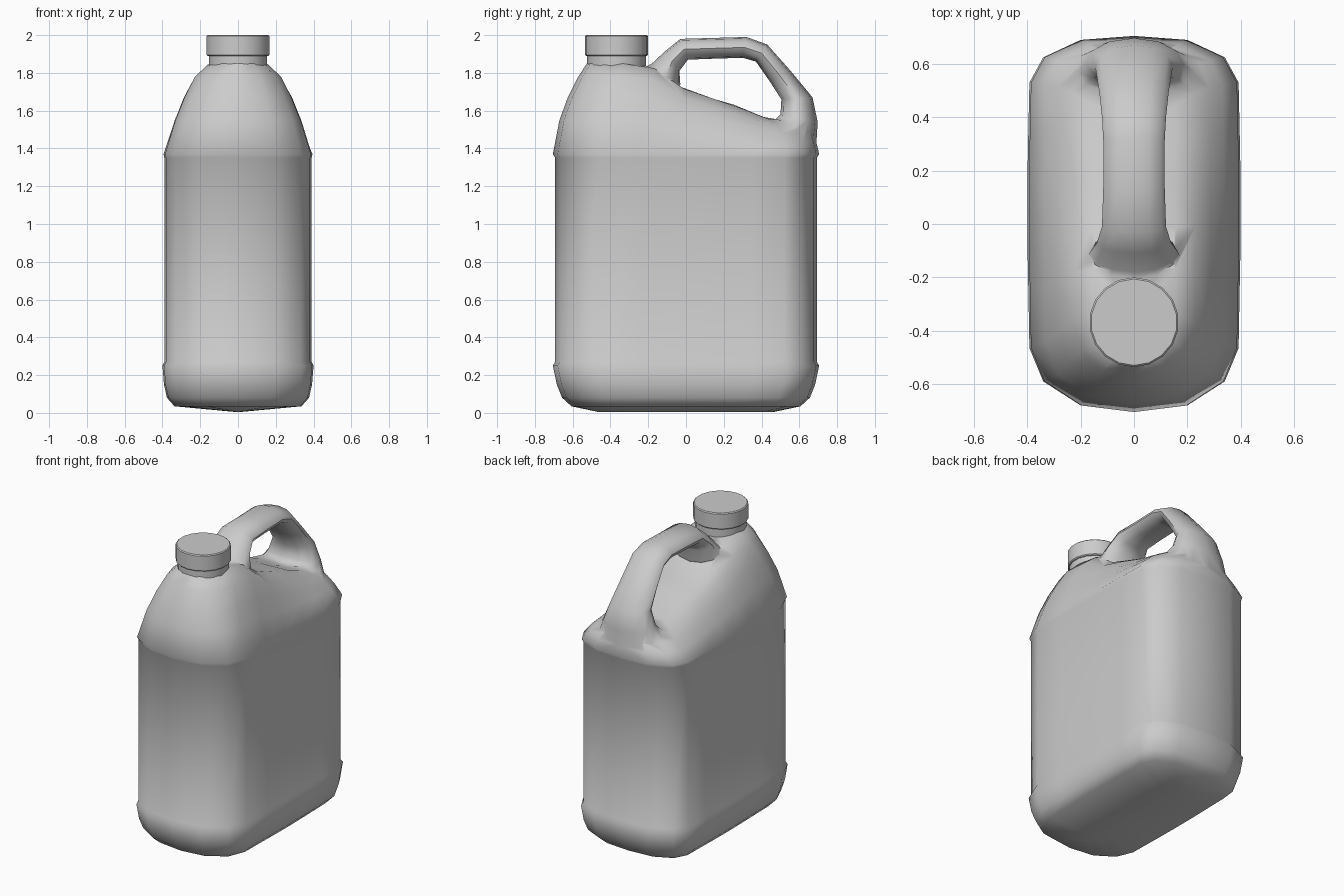
import bpy, bmesh, math
from mathutils import Vector

if "Cube" in bpy.data.objects:
    bpy.data.objects.remove(bpy.data.objects["Cube"])


def interp(table, v):
    """Piecewise linear lookup."""
    for (a, p), (b, q) in zip(table, table[1:]):
        if v <= b:
            return p + (q - p) * max(0, (v - a) / (b - a))
    return table[-1][1]


def smooth(obj, angle):
    bpy.ops.object.select_all(action='DESELECT')
    obj.select_set(True)
    bpy.context.view_layer.objects.active = obj
    bpy.ops.object.shade_smooth_by_angle(angle=math.radians(angle))


def loft(name, rings):
    """Skin left-right symmetric rings; close both ends with cross strips."""
    bm = bmesh.new()
    rows = [[bm.verts.new(p) for p in r] for r in rings]
    n = len(rows[0])
    for a, b in zip(rows, rows[1:]):
        for i in range(n):
            j = (i + 1) % n
            bm.faces.new((a[i], a[j], b[j], b[i]))
    for r in (rows[0], rows[-1]):
        for i in range(n // 2):
            ids = dict.fromkeys((i, i + 1, n - i - 1, (n - i) % n))
            bm.faces.new([r[k] for k in ids])
    bmesh.ops.recalc_face_normals(bm, faces=bm.faces)
    me = bpy.data.meshes.new(name)
    bm.to_mesh(me)
    bm.free()
    obj = bpy.data.objects.new(name, me)
    bpy.context.collection.objects.link(obj)
    return obj


# Body: rounded outline, half drawn and mirrored
half = [(0, -.705), (.2, -.68), (.34, -.59), (.392, -.465), (.396, -.25),
        (.4, -.05), (.4, .15), (.396, .35), (.392, .53), (.34, .625),
        (.2, .69), (0, .705)]
outline = half + [(-x, y) for x, y in half[-2:0:-1]]

# lower rings: x scale, y scale, height
lower = [(.04, .66, .005), (.84, .86, .035), (.94, .93, .08), (.98, .97, .15),
         (1, 1, .25), (.975, .982, .27), (.975, .982, 1.35), (.985, 1, 1.37)]
rings = [[(x * sx, y * sy, z) for x, y in outline] for sx, sy, z in lower]

# shoulder rings: x scale, front y, back y, fraction of crest height
crest = [(-.8, 1.85), (-.2, 1.85), (-.1, 1.77), (-.03, 1.725), (.05, 1.69),
         (.26, 1.63), (.41, 1.555), (.7, 1.54)]
shoulder = [(.845, -.67, .69, .375), (.72, -.625, .675, .63),
            (.58, -.57, .64, .855), (.39, -.525, .58, 1), (.03, -.5, .5, 1)]
for sx, front, back, g in shoulder:
    ring = []
    for x, y in outline:
        yy = front + (back - front) * (y + .705) / 1.41
        ring.append((x * sx, yy, 1.37 + (interp(crest, yy) - 1.37) * g))
    rings.append(ring)
body = loft("jug_body", rings)

# Handle: outer point, inner point (y, z) and half width along the grip
grip = [(-.28, 1.80, -.10, 1.60, .20), (-.18, 1.85, -.03, 1.74, .165),
        (-.11, 1.915, -.035, 1.81, .14), (-.03, 1.98, .01, 1.87, .12),
        (.14, 1.985, .14, 1.875, .115), (.32, 1.99, .30, 1.88, .115),
        (.43, 1.95, .37, 1.86, .12), (.55, 1.815, .44, 1.76, .13),
        (.67, 1.67, .505, 1.66, .145), (.697, 1.54, .50, 1.58, .185),
        (.69, 1.42, .42, 1.50, .25), (.66, 1.34, .38, 1.38, .25)]
rings = []
for oy, oz, iy, iz, w in grip:
    o, i = Vector((0, oy, oz)), Vector((0, iy, iz))
    ring = []
    for k in range(12):
        a = math.tau * k / 12
        ring.append((o + i) / 2 + (o - i) / 2 * math.cos(a)
                    + Vector((w * math.sin(a), 0, 0)))
    rings.append(ring)
handle = loft("handle", rings)

# Merge handle into body
mod = body.modifiers.new("join_handle", 'BOOLEAN')
mod.operation = 'UNION'
mod.solver = 'EXACT'
mod.object = handle
bpy.context.view_layer.objects.active = body
body.select_set(True)
bpy.ops.object.modifier_apply(modifier=mod.name)
bpy.data.objects.remove(handle)
smooth(body, 55)


# Neck and screw cap
def cylinder(name, r, z0, z1, bevel):
    bpy.ops.mesh.primitive_cylinder_add(vertices=18, radius=r, depth=z1 - z0,
                                        location=(0, -.368, (z0 + z1) / 2))
    obj = bpy.context.object
    obj.name = name
    if bevel:
        b = obj.modifiers.new("edge", 'BEVEL')
        b.width = bevel
        b.segments = 1
    smooth(obj, 50)


cylinder("neck", .156, 1.80, 1.90, 0)
cylinder("cap", .168, 1.89, 2.0, .006)
